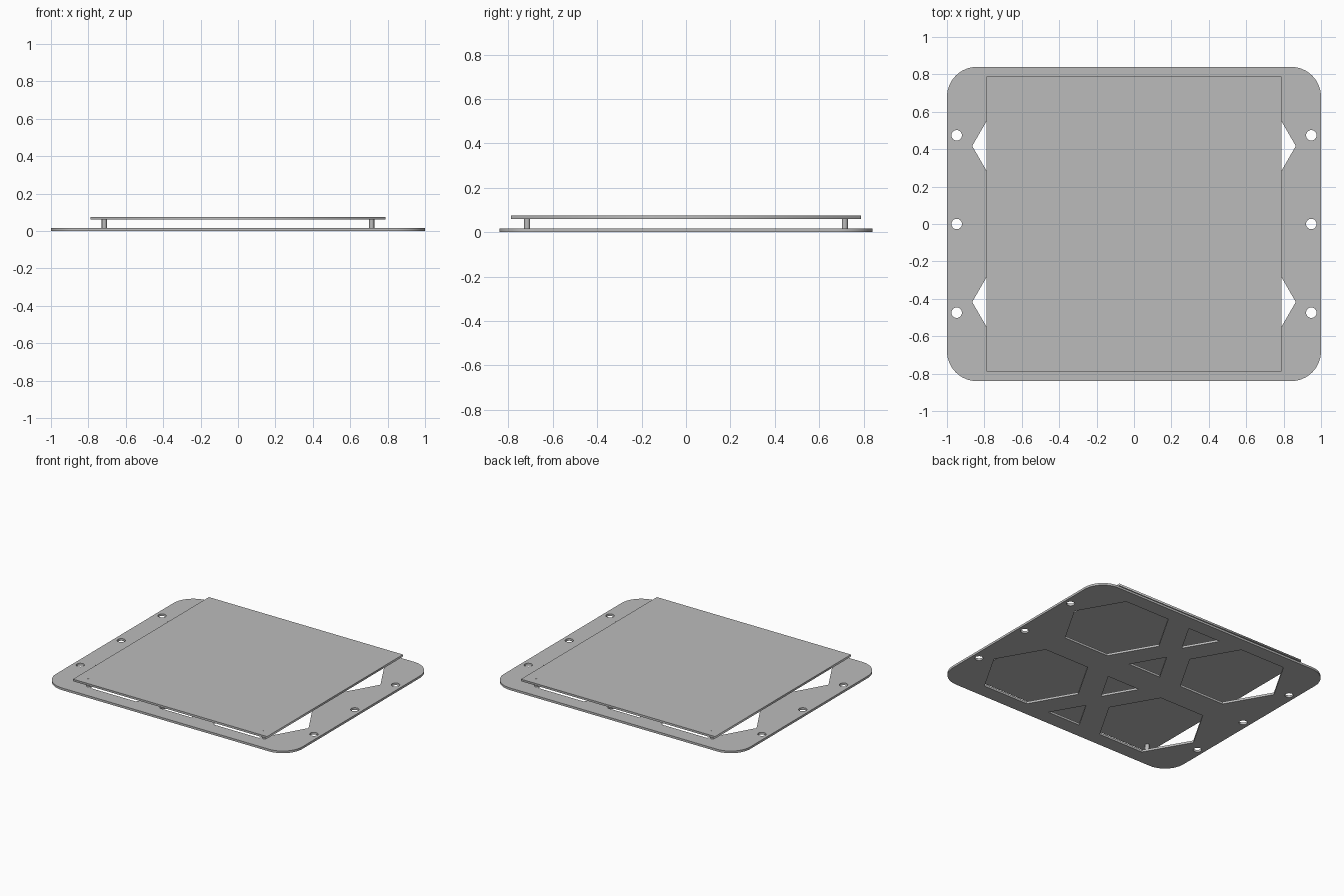
import bpy, bmesh
from math import sin, cos, pi

cube = bpy.data.objects.get("Cube")
if cube:
    bpy.data.objects.remove(cube, do_unlink=True)

BASE_T = 0.016                  # base plate thickness
TOP_Z0, TOP_Z1 = 0.06, 0.075    # raised plate underside and top

grey = bpy.data.materials.new("plain_grey")
grey.use_nodes = True
colour = (0.5, 0.5, 0.5, 1)
grey.diffuse_color = colour
grey.node_tree.nodes["Principled BSDF"].inputs["Base Color"].default_value = colour


def ring(cx, cy, r, n, start=0.0):
    """Regular polygon outline."""
    return [(cx + r * cos(start + 2 * pi * i / n),
             cy + r * sin(start + 2 * pi * i / n)) for i in range(n)]


def rounded_rect(hx, hy, r, steps=12):
    pts = []
    for k, (sx, sy) in enumerate([(1, 1), (-1, 1), (-1, -1), (1, -1)]):
        for i in range(steps + 1):
            a = (k + i / steps) * pi / 2
            pts.append((sx * (hx - r) + r * cos(a), sy * (hy - r) + r * sin(a)))
    return pts


def plate(name, loops, z0, z1):
    """Solid sheet: first loop is the outline, the others are cut-outs."""
    curve = bpy.data.curves.new(name + "_outline", 'CURVE')
    curve.dimensions = '2D'
    curve.fill_mode = 'BOTH'
    curve.extrude = (z1 - z0) / 2
    for loop in loops:
        spline = curve.splines.new('POLY')
        spline.points.add(len(loop) - 1)
        for p, (x, y) in zip(spline.points, loop):
            p.co = (x, y, 0, 1)
        spline.use_cyclic_u = True
    helper = bpy.data.objects.new(name + "_helper", curve)
    bpy.context.collection.objects.link(helper)
    deps = bpy.context.evaluated_depsgraph_get()
    mesh = bpy.data.meshes.new_from_object(helper.evaluated_get(deps))
    bpy.data.objects.remove(helper, do_unlink=True)
    bm = bmesh.new()
    bm.from_mesh(mesh)
    bmesh.ops.remove_doubles(bm, verts=bm.verts, dist=0.0001)
    bmesh.ops.translate(bm, verts=bm.verts, vec=(0, 0, (z0 + z1) / 2))
    bmesh.ops.recalc_face_normals(bm, faces=bm.faces)
    bm.to_mesh(mesh)
    bm.free()
    mesh.materials.clear()
    mesh.materials.append(grey)
    obj = bpy.data.objects.new(name, mesh)
    bpy.context.collection.objects.link(obj)
    return obj


def smooth(obj):
    bpy.ops.object.select_all(action='DESELECT')
    obj.select_set(True)
    bpy.context.view_layer.objects.active = obj
    bpy.ops.object.shade_smooth_by_angle(angle=pi / 6)


# Base plate with bolt holes, hexagon windows and paired triangle windows
loops = [rounded_rect(1.0, 0.84, 0.16)]
for sx in (-1, 1):
    for y in (-0.474, 0, 0.474):
        loops.append(ring(sx * 0.948, y, 0.028, 24))
    for sy in (-1, 1):
        loops.append(ring(sx * 0.5, sy * 0.417, 0.365, 6))
for sy in (-1, 1):
    for side in (-1, 1):
        # each triangle points at the line between the hexagon centres
        loops.append(ring(0, sy * 0.417 + side * 0.233, 0.154, 3, -side * pi / 2))
smooth(plate("base_plate", loops, 0, BASE_T))

# Raised square plate
h = 0.788
plate("top_plate", [[(-h, -h), (h, -h), (h, h), (-h, h)]], TOP_Z0, TOP_Z1)

# Corner standoffs, ending just proud of the raised plate
for sx, side in ((1, "left"), (-1, "right")):
    for sy, end in ((-1, "front"), (1, "back")):
        z0, z1 = BASE_T - 0.002, TOP_Z1 + 0.0005
        bpy.ops.mesh.primitive_cylinder_add(
            vertices=24, radius=0.0135, depth=z1 - z0,
            location=(sx * 0.715, sy * 0.715, (z0 + z1) / 2))
        pin = bpy.context.object
        pin.name = f"{end}_{side}_standoff"
        pin.data.materials.append(grey)
        smooth(pin)
